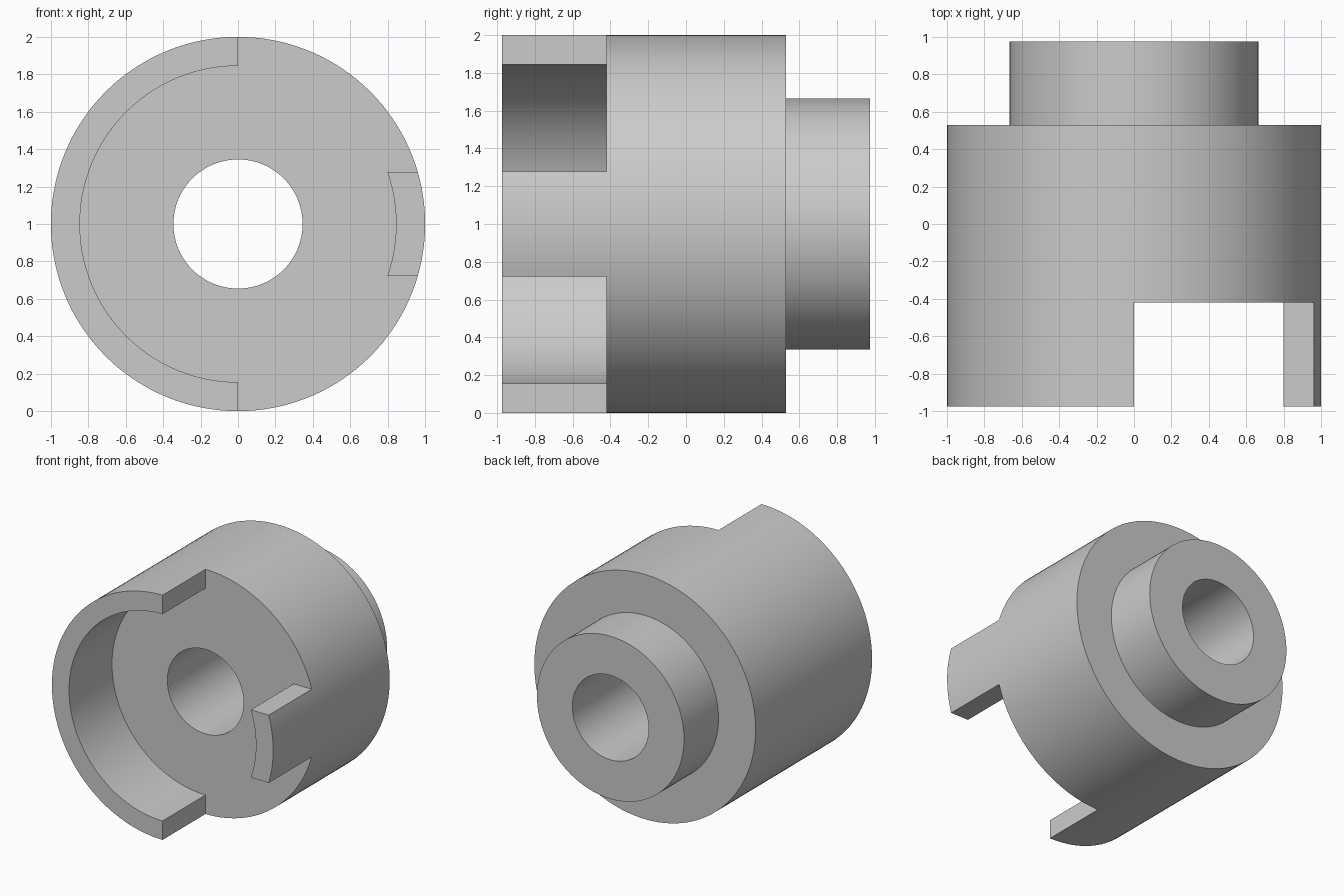
import bpy, bmesh
from math import asin, cos, sin, pi, radians

if "Cube" in bpy.data.objects:
    bpy.data.objects.remove(bpy.data.objects["Cube"], do_unlink=True)

# Main dimensions
BORE, BOSS, RIM_IN, OUTER = 0.345, 0.665, 0.845, 1.0
FRONT, FLOOR, SHOULDER, BACK = -0.975, -0.42, 0.53, 0.975
TAB_HALF = 0.277

grey = bpy.data.materials.new("plain grey")
grey.use_nodes = True
colour = (0.6, 0.6, 0.6, 1)
grey.diffuse_color = colour
grey.node_tree.nodes["Principled BSDF"].inputs["Base Color"].default_value = colour


def stations(radius):
    """Angles around the axis, with stops where the tab and rim begin and end."""
    a = asin(TAB_HALF / radius)
    stops = [-a, a, pi / 2, 3 * pi / 2, 2 * pi - a]
    result = []
    for start, end, count in zip(stops, stops[1:], (14, 28, 72, 28)):
        result += [start + (end - start) * i / count for i in range(count)]
    return result


# Sectors of tab, gap, half rim, gap
raised = [True] * 14 + [False] * 28 + [True] * 72 + [False] * 28
n = len(raised)
inner, outer = stations(RIM_IN), stations(OUTER)
bm = bmesh.new()


def ring(radius, y, angles):
    return [bm.verts.new((radius * cos(a), y, 1 + radius * sin(a))) for a in angles]


bore_back = ring(BORE, BACK, inner)
bore_front = ring(BORE, FLOOR, inner)
floor_in = ring(RIM_IN, FLOOR, inner)
rim_in = ring(RIM_IN, FRONT, inner)
rim_out = ring(OUTER, FRONT, outer)
floor_out = ring(OUTER, FLOOR, outer)
shoulder_out = ring(OUTER, SHOULDER, outer)
shoulder_in = ring(BOSS, SHOULDER, inner)
boss_back = ring(BOSS, BACK, inner)

# Closed lathe, raised only in the tab and half rim sectors
for i in range(n):
    j = (i + 1) % n
    crown = [rim_in, rim_out] if raised[i] else []
    profile = [bore_back, bore_front, floor_in, *crown, floor_out,
               shoulder_out, shoulder_in, boss_back]
    for a, b in zip(profile, profile[1:] + profile[:1]):
        bm.faces.new((a[i], b[i], b[j], a[j]))
    # Flat end of a raised sector
    if raised[i] != raised[i - 1]:
        bm.faces.new((floor_in[i], rim_in[i], rim_out[i], floor_out[i]))

loose = [v for v in bm.verts if not v.link_faces]
bmesh.ops.delete(bm, geom=loose, context='VERTS')
bmesh.ops.recalc_face_normals(bm, faces=bm.faces)

mesh = bpy.data.meshes.new("stepped_hub")
bm.to_mesh(mesh)
bm.free()
mesh.materials.append(grey)
hub = bpy.data.objects.new("stepped_hub", mesh)
bpy.context.collection.objects.link(hub)

bpy.ops.object.select_all(action='DESELECT')
hub.select_set(True)
bpy.context.view_layer.objects.active = hub
bpy.ops.object.shade_smooth_by_angle(angle=radians(30))
